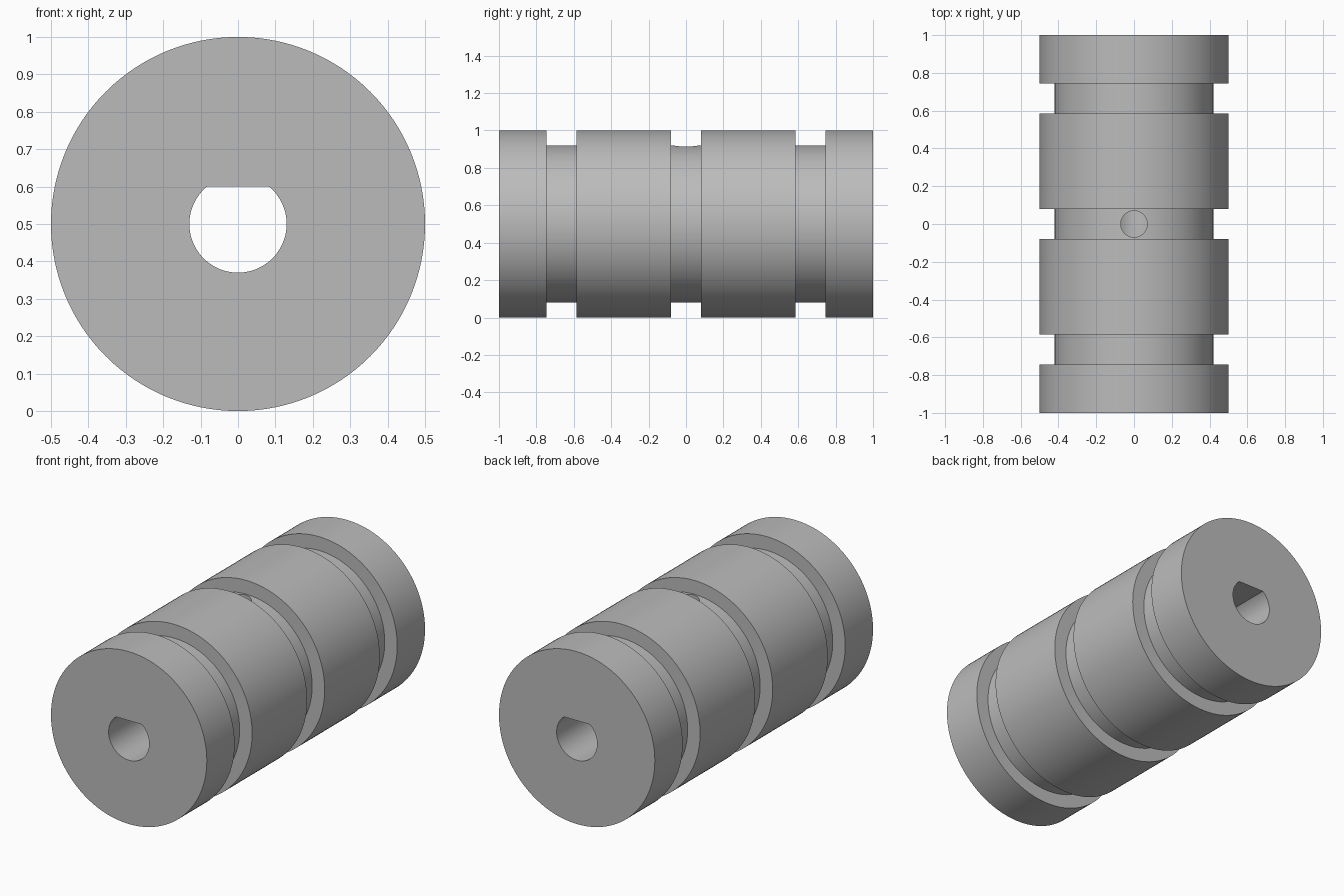
import bpy, bmesh, math
from mathutils import Matrix, Vector

cube = bpy.data.objects.get("Cube")
if cube:
    bpy.data.objects.remove(cube, do_unlink=True)

AXIS_Z = 0.5
OUTER, GROOVE = 0.5, 0.42
BORE, FLAT = 0.13, 0.1
SEGMENTS = 128

grey = bpy.data.materials.new("plain grey")
grey.use_nodes = True
colour = (0.5, 0.5, 0.5, 1)
grey.diffuse_color = colour
grey.node_tree.nodes["Principled BSDF"].inputs["Base Color"].default_value = colour


def make_object(name, bm):
    bmesh.ops.recalc_face_normals(bm, faces=bm.faces)
    mesh = bpy.data.meshes.new(name)
    bm.to_mesh(mesh)
    bm.free()
    mesh.materials.append(grey)
    obj = bpy.data.objects.new(name, mesh)
    bpy.context.collection.objects.link(obj)
    return obj


# Grooved cylinder: stepped half profile spun about the y axis
profile = [(0, -1), (OUTER, -1)]
for start, end in ((-0.745, -0.585), (-0.08, 0.08), (0.585, 0.745)):
    profile += [(OUTER, start), (GROOVE, start), (GROOVE, end), (OUTER, end)]
profile += [(OUTER, 1), (0, 1)]

bm = bmesh.new()
verts = [bm.verts.new((r, y, AXIS_Z)) for r, y in profile]
edges = [bm.edges.new(pair) for pair in zip(verts, verts[1:])]
bmesh.ops.spin(bm, geom=verts + edges, cent=(0, 0, AXIS_Z), axis=(0, 1, 0),
               angle=math.tau, steps=SEGMENTS, use_merge=False)
bmesh.ops.remove_doubles(bm, verts=bm.verts, dist=0.0001)
body = make_object("grooved_cylinder", bm)

# D-shaped shaft bore with its flat on top
bm = bmesh.new()
start = math.pi - math.asin(FLAT / BORE)
sweep = math.tau - (2 * start - math.pi)
sweep = math.pi + 2 * math.asin(FLAT / BORE)
steps = 64
ring = []
for i in range(steps + 1):
    a = start + sweep * i / steps
    ring.append(bm.verts.new((BORE * math.cos(a), -1.2, AXIS_Z + BORE * math.sin(a))))
face = bm.faces.new(ring)
extruded = bmesh.ops.extrude_face_region(bm, geom=[face])["geom"]
moved = [v for v in extruded if isinstance(v, bmesh.types.BMVert)]
bmesh.ops.translate(bm, verts=moved, vec=Vector((0, 2.4, 0)))
bore_cutter = make_object("shaft_bore_cutter", bm)

# Set-screw hole from the middle groove down into the bore
bm = bmesh.new()
bmesh.ops.create_cone(bm, cap_ends=True, segments=48, radius1=0.07, radius2=0.07,
                      depth=0.6, matrix=Matrix.Translation((0, 0, 0.85)))
hole_cutter = make_object("screw_hole_cutter", bm)

# Cut, apply and tidy up
bpy.context.view_layer.objects.active = body
body.select_set(True)
for cutter in (bore_cutter, hole_cutter):
    cutter.hide_render = True
    cut = body.modifiers.new(cutter.name, "BOOLEAN")
    cut.operation = "DIFFERENCE"
    cut.solver = "EXACT"
    cut.object = cutter
    bpy.ops.object.modifier_apply(modifier=cut.name)
    bpy.data.objects.remove(cutter, do_unlink=True)

bpy.ops.object.shade_smooth_by_angle(angle=math.radians(30))
